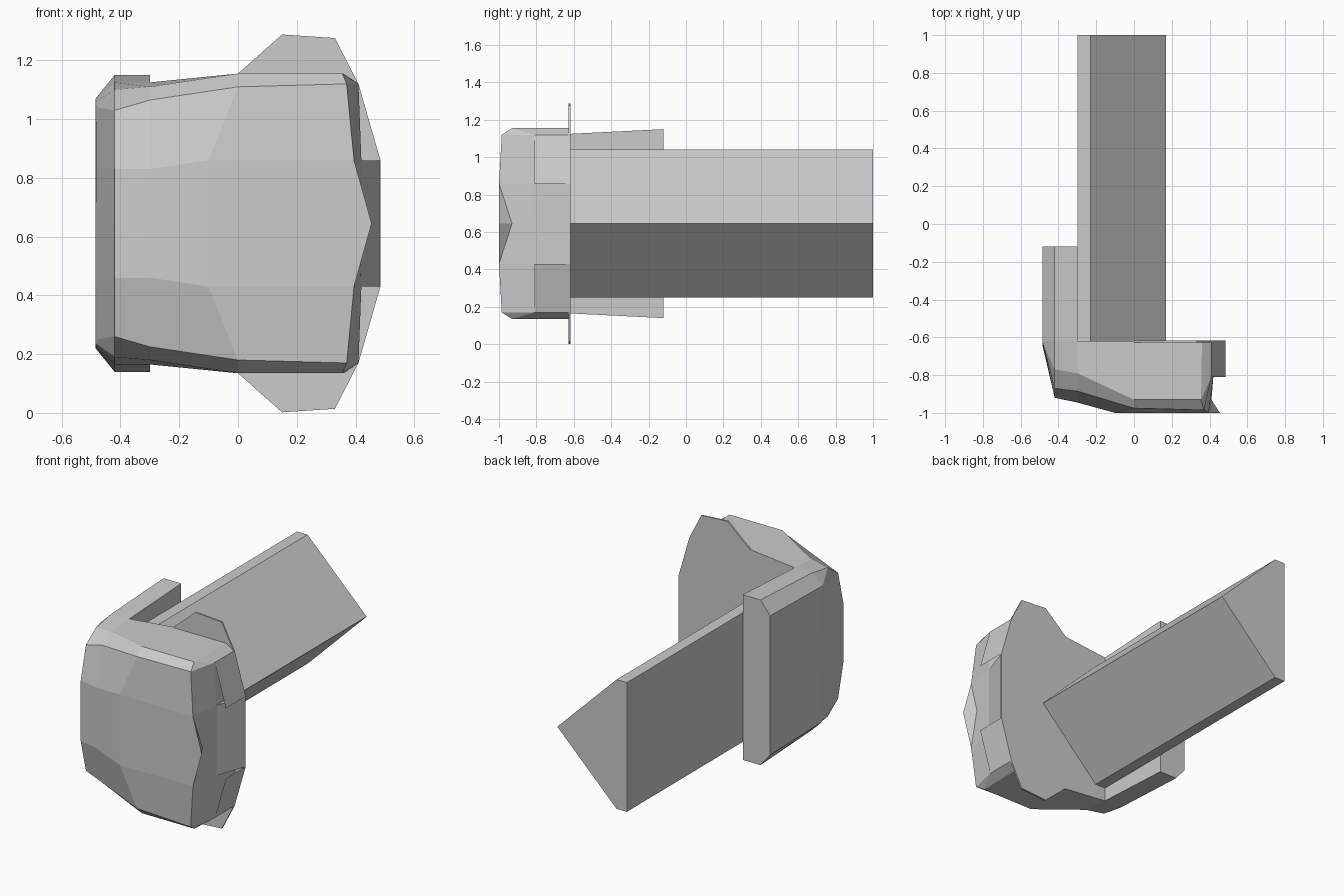
import bpy, bmesh

if "Cube" in bpy.data.objects:
    bpy.data.objects.remove(bpy.data.objects["Cube"])

MID = 0.645  # height of the symmetry plane

grey = bpy.data.materials.new("plain_grey")
grey.diffuse_color = (0.6, 0.6, 0.6, 1)
grey.use_nodes = True
grey.node_tree.nodes["Principled BSDF"].inputs["Base Color"].default_value = grey.diffuse_color


def make_object(name, polys, mirror=False, recalc=True):
    """Mesh from polygons of points, optionally mirrored top to bottom."""
    bm = bmesh.new()
    polys = list(polys)
    if mirror:
        polys += [[(x, y, 2 * MID - z) for x, y, z in reversed(p)] for p in polys]
    for p in polys:
        bm.faces.new([bm.verts.new(c) for c in p])
    bmesh.ops.remove_doubles(bm, verts=bm.verts[:], dist=0.0005)
    if recalc:
        bmesh.ops.recalc_face_normals(bm, faces=bm.faces[:])
    mesh = bpy.data.meshes.new(name)
    bm.to_mesh(mesh)
    bm.free()
    mesh.materials.append(grey)
    ob = bpy.data.objects.new(name, mesh)
    bpy.context.collection.objects.link(ob)
    return ob


def loft(a, b):
    """Closed prism between two matching outlines."""
    n = len(a)
    sides = [[a[i], a[(i + 1) % n], b[(i + 1) % n], b[i]] for i in range(n)]
    return sides + [a[::-1], b]


def outline(half, y):
    """Full (x, y, z) outline from its upper half, mirrored about MID."""
    return [(x, y, z) for x, z in half] + [(x, y, 2 * MID - z) for x, z in reversed(half)]


# Head shell: upper halves of the sections, left to right, back edge to centre
BACK = -0.62
rings = [
    [(-.485, BACK, 1.06), (-.483, -.63, 1.055), (-.48, -.64, 1.04), (-.483, -.64, .83), (-.485, -.64, MID)],
    [(-.42, BACK, 1.125), (-.42, -.77, 1.10), (-.42, -.87, 1.03), (-.42, -.92, .83), (-.42, -.92, MID)],
    [(-.30, BACK, 1.125), (-.30, -.79, 1.11), (-.30, -.885, 1.065), (-.30, -.945, .83), (-.30, -.945, MID)],
    [(0, BACK, 1.155), (0, -.93, 1.155), (0, -.975, 1.11), (-.10, -1, .86), (-.10, -1, MID)],
    [(.36, BACK, 1.155), (.355, -.93, 1.155), (.37, -.985, 1.12), (.395, -1, .86), (.455, -1, MID)],
]
polys = []
for a, b in zip(rings, rings[1:]):
    for i in range(4):
        polys.append([a[i], a[i + 1], b[i + 1], b[i]])

# Right side of the head, with the notch and the flared middle wedge
k0, k1, f2, f3, f4 = rings[-1]
notch = (.41, -.93, MID)
m1, m2, m3 = (.41, -.81, 1.12), (.42, -.81, .86), (.42, -.81, MID)
b1, b2, w2, w3 = (.41, BACK, 1.12), (.42, BACK, .86), (.485, BACK, .86), (.485, BACK, MID)
left_mid = (-.485, BACK, MID)
polys += [
    [k0, k1, m1, b1], [k1, f2, m1], [f2, f3, m2, m1], [f3, f4, notch],
    [f3, notch, m3, m2], [m1, m2, b2, b1], [m2, w2, b2], [m2, m3, w3, w2],
    rings[0] + [left_mid],
    [r[0] for r in rings] + [b1, b2, w2, w3, left_mid],
]
make_object("head_shell", polys, mirror=True)

# Slanted flaps above and below the wedge
make_object("side_flaps", [[m1, (.485, -.81, .86), w2, b1]], mirror=True, recalc=False)

# Flange running back along the left side
make_object("side_flange", loft(
    outline([(-.30, 1.125), (-.42, 1.125), (-.485, 1.06)], BACK),
    outline([(-.30, 1.15), (-.42, 1.15), (-.485, 1.07)], -.12)))

# Thin plate behind the head
plate = [(0, 1.155), (.15, 1.288), (.33, 1.276), (.41, 1.12), (.485, .86)]
make_object("back_plate", loft(outline(plate, -.628), outline(plate, -.618)))

# Long wedge-shaped bar
bar = [(-.30, 1.04), (-.23, 1.04), (.17, MID + .0005)]
make_object("long_bar", loft(outline(bar, BACK), outline(bar, 1.0)))
